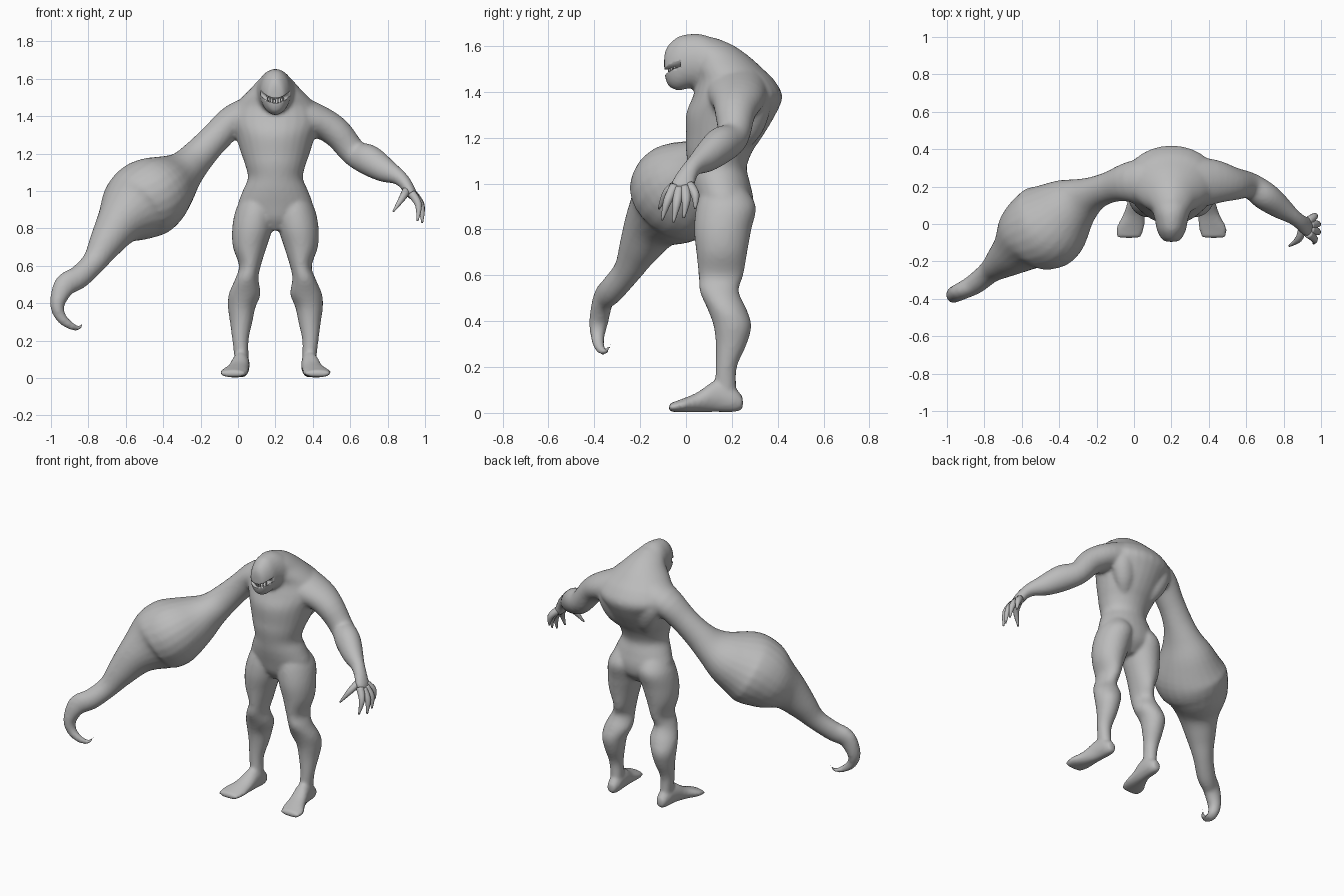
import bpy, bmesh, math
from mathutils import Vector

if "Cube" in bpy.data.objects:
    bpy.data.objects.remove(bpy.data.objects["Cube"])

CX = 0.2            # the torso stands off-centre because one arm is huge
grey = bpy.data.materials.new("grey_skin")
grey.diffuse_color = (0.5, 0.5, 0.5, 1)
grey.use_nodes = True
grey.node_tree.nodes["Principled BSDF"].inputs["Base Color"].default_value = grey.diffuse_color


def catmull(rows, steps):
    """Smoothly interpolate rows of numbers."""
    out = []
    for i in range(len(rows) - 1):
        a, b, c, d = (rows[min(max(i + k, 0), len(rows) - 1)] for k in (-1, 0, 1, 2))
        for s in range(steps):
            t = s / steps
            out.append([0.5 * (2 * q + (r - p) * t + (2 * p - 5 * q + 4 * r - w) * t * t
                               + (3 * q - p - 3 * r + w) * t ** 3)
                        for p, q, r, w in zip(a, b, c, d)])
    return out + [list(rows[-1])]


def loft(bm, rings, sides):
    """Skin a list of (centre, u, v) ellipses and cap the ends."""
    loops = [[bm.verts.new(c + u * math.cos(k * math.tau / sides) + v * math.sin(k * math.tau / sides))
              for k in range(sides)] for c, u, v in rings]
    faces = [bm.faces.new((a[k], a[(k + 1) % sides], b[(k + 1) % sides], b[k]))
             for a, b in zip(loops, loops[1:]) for k in range(sides)]
    faces += [bm.faces.new(loops[0][::-1]), bm.faces.new(loops[-1])]
    bmesh.ops.recalc_face_normals(bm, faces=faces)


def upright(bm, rows, sides=28):
    """Rows of z, centre x, half width, front y, back y."""
    loft(bm, [(Vector((x, (f + b) / 2, z)), Vector((w, 0, 0)), Vector((0, (b - f) / 2, 0)))
              for z, x, w, f, b in catmull(rows, 4)], sides)


def lengthwise(bm, rows, sides=24):
    """Rows of y, centre x, half width, bottom z, top z."""
    loft(bm, [(Vector((x, y, (lo + hi) / 2)), Vector((w, 0, 0)), Vector((0, 0, (hi - lo) / 2)))
              for y, x, w, lo, hi in catmull(rows, 4)], sides)


def tube(bm, rows, sides=24, steps=4):
    """Rows of x, y, z, depth radius, height radius along a free path."""
    rows = catmull(rows, steps)
    pts = [Vector(r[:3]) for r in rows]
    rings = []
    for i, r in enumerate(rows):
        t = (pts[min(i + 1, len(pts) - 1)] - pts[max(i - 1, 0)]).normalized()
        u = Vector((0, 1, 0))
        u = (u - t * u.dot(t)).normalized()
        rings.append((pts[i], u * max(r[3], 0.002), t.cross(u) * max(r[4], 0.002)))
    loft(bm, rings, sides)


def finish(bm, name):
    me = bpy.data.meshes.new(name)
    for f in bm.faces:
        f.smooth = True
    bm.to_mesh(me)
    bm.free()
    me.materials.append(grey)
    ob = bpy.data.objects.new(name, me)
    bpy.context.collection.objects.link(ob)
    return ob


body = bmesh.new()

# torso, from crotch to hunched back
upright(body, [(z, CX, w, f, b) for z, w, f, b in (
    (.79, .06, .10, .22), (.85, .16, .06, .28), (.92, .20, .04, .295), (1.0, .175, .02, .28),
    (1.07, .147, .01, .265), (1.14, .162, .0, .29), (1.2, .183, .0, .33), (1.3, .215, .0, .39),
    (1.38, .25, .03, .42), (1.45, .225, .05, .385), (1.5, .18, .04, .335),
    (1.55, .13, .03, .28), (1.6, .085, .0, .21), (1.635, .04, .0, .13))])

# head, pushed forward from the hump
lengthwise(body, [(y, CX, w, lo, hi) for y, w, lo, hi in (
    (-.095, .028, 1.49, 1.56), (-.08, .052, 1.43, 1.60), (-.035, .077, 1.405, 1.64),
    (.02, .088, 1.415, 1.652), (.08, .105, 1.40, 1.648), (.18, .135, 1.36, 1.61))])

for s in (-1, 1):
    # leg
    upright(body, [(z, CX + s * x, w, f, b) for z, x, w, f, b in (
        (.98, .09, .08, .07, .26), (.9, .105, .107, .045, .305), (.8, .123, .108, .035, .285),
        (.7, .137, .09, .045, .267), (.6, .136, .058, .055, .25), (.53, .153, .062, .06, .23),
        (.45, .164, .085, .095, .265), (.38, .18, .074, .12, .285), (.3, .183, .06, .13, .265),
        (.2, .187, .043, .13, .222), (.1, .181, .038, .125, .22), (.04, .183, .036, .13, .22))])
    # foot
    lengthwise(body, [(y, CX + s * x, w, lo, hi) for y, x, w, lo, hi in (
        (.248, .18, .025, .015, .07), (.21, .18, .04, .003, .11), (.13, .185, .047, .003, .14),
        (.05, .2, .058, .003, .09), (-.02, .22, .075, .003, .06), (-.075, .228, .065, .005, .04))])
    # shoulder blade
    tube(body, [(CX + s * .15, .29, 1.45, .04, .04), (CX + s * .14, .30, 1.36, .07, .08),
                (CX + s * .11, .28, 1.25, .06, .07), (CX + s * .08, .24, 1.16, .03, .03)])

# ordinary arm
tube(body, [(.28, .22, 1.40, .15, .13), (.43, .225, 1.37, .12, .09), (.53, .215, 1.31, .09, .08),
            (.62, .205, 1.205, .07, .072), (.70, .15, 1.165, .075, .082), (.78, .09, 1.115, .062, .068),
            (.85, .04, 1.08, .042, .045), (.89, .01, 1.045, .042, .036), (.925, -.015, .99, .052, .03),
            (.94, -.025, .965, .04, .02)])

# swollen arm, ending in a hooked claw
tube(body, [(.12, .22, 1.40, .15, .13), (-.02, .225, 1.375, .11, .09), (-.12, .20, 1.285, .085, .082),
            (-.21, .165, 1.19, .09, .09), (-.28, .125, 1.115, .125, .108), (-.355, .075, 1.05, .178, .155),
            (-.445, .0, .985, .23, .205), (-.515, -.04, .94, .222, .208), (-.57, -.075, .895, .19, .185),
            (-.64, -.145, .82, .13, .125), (-.71, -.205, .715, .09, .09), (-.77, -.255, .62, .062, .065),
            (-.85, -.32, .54, .055, .062), (-.925, -.36, .495, .046, .06), (-.965, -.38, .40, .042, .04),
            (-.95, -.385, .33, .03, .03), (-.90, -.375, .283, .022, .022), (-.85, -.35, .268, .013, .013),
            (-.818, -.32, .315, .003, .003)])

body = finish(body, "body")
blend = body.modifiers.new("blend", 'REMESH')
blend.mode = 'VOXEL'
blend.voxel_size = 0.011
blend.use_smooth_shade = True
relax = body.modifiers.new("relax", 'SMOOTH')
relax.factor = 0.5
relax.iterations = 5

# grinning mouth slot, cut as a crescent pushed into the head
bm = bmesh.new()
n = 10
xs = [-.1 + .2 * k / n for k in range(n + 1)]
mid = lambda x: 1.482 + 6.5 * x * x
outline = [(x, mid(x) - .012) for x in xs] + [(x, mid(x) + .014) for x in reversed(xs)]
face = bm.faces.new([bm.verts.new((CX + x, -.2, z)) for x, z in outline])
moved = bmesh.ops.extrude_face_region(bm, geom=[face])["geom"]
bmesh.ops.translate(bm, vec=(0, .175, 0), verts=[v for v in moved if isinstance(v, bmesh.types.BMVert)])
bmesh.ops.recalc_face_normals(bm, faces=bm.faces)
cutter = finish(bm, "mouth_cutter")
cutter.hide_render = True
cutter.hide_viewport = True
cut = body.modifiers.new("mouth", 'BOOLEAN')
cut.operation = 'DIFFERENCE'
cut.object = cutter

# teeth
bm = bmesh.new()
for k in range(-3, 4):
    x = k * .014
    y = -.074 + 14 * x * x
    for d in (-1, 1):
        z = mid(x) + d * .017
        tube(bm, [(CX + x, y, z, .006, .006), (CX + x, y, z - d * .024, .001, .001)], 6, 1)
finish(bm, "teeth")

# fingers and thumb of the ordinary hand
bm = bmesh.new()
for root, knuckle, tip in (
        ((.905, -.015, 1.01), (.88, -.08, .965), (.83, -.118, .89)),
        ((.93, -.05, .985), (.965, -.08, .925), (.96, -.105, .84)),
        ((.94, -.03, .975), (.98, -.04, .915), (.985, -.055, .83)),
        ((.94, -.005, .98), (.98, .0, .925), (.988, -.01, .85)),
        ((.93, .015, .99), (.965, .04, .95), (.975, .04, .89))):
    tube(bm, [(*root, .024, .024), (*knuckle, .019, .019), (*tip, .005, .005)], 10)
finish(bm, "fingers")
